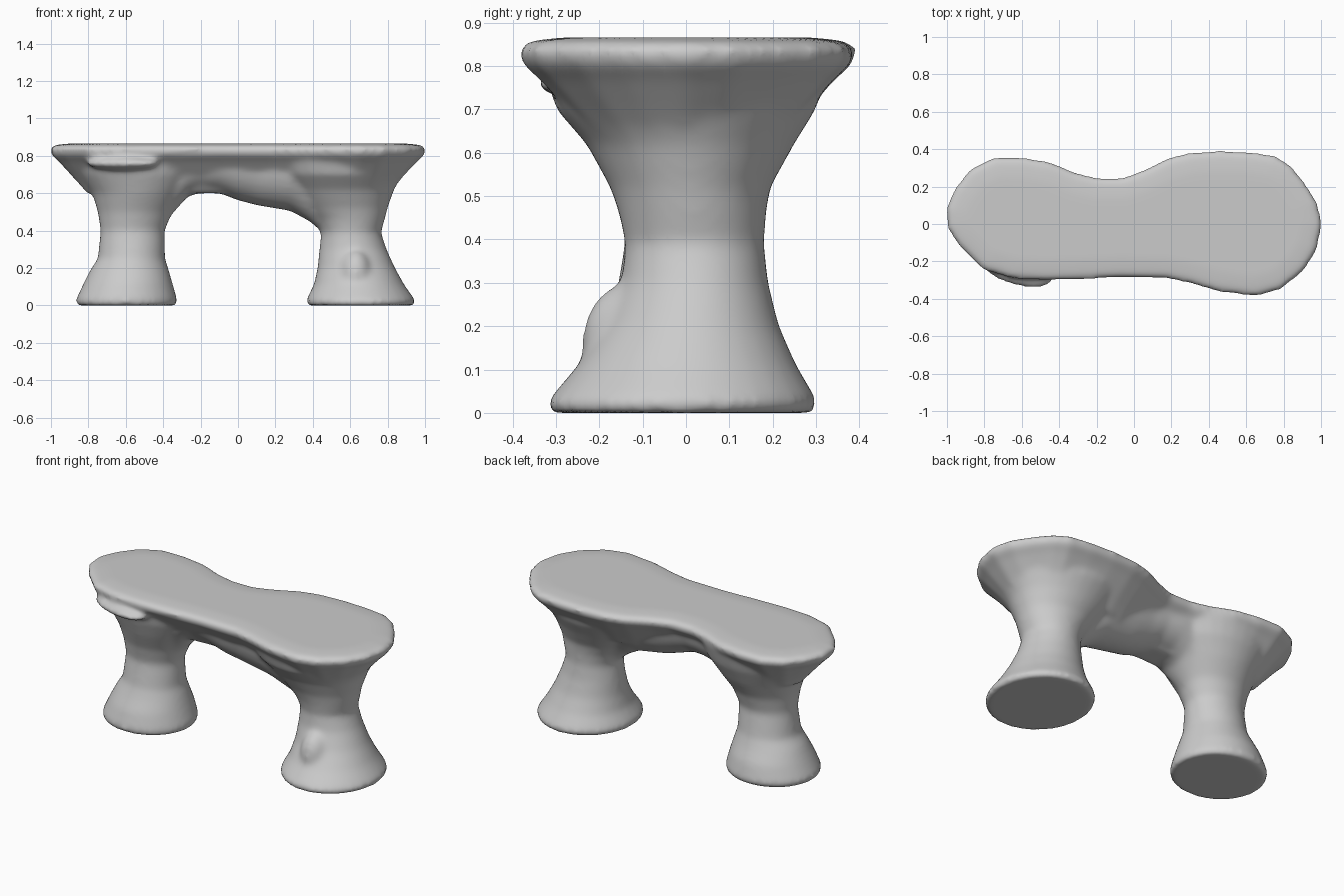
import bpy, bmesh, math
from mathutils import Vector, Matrix

if "Cube" in bpy.data.objects:
    bpy.data.objects.remove(bpy.data.objects["Cube"])

bm = bmesh.new()


def loft(rings):
    """Skin a list of equal-length closed rings and cap both ends."""
    vs = [[bm.verts.new(p) for p in r] for r in rings]
    n = len(vs[0])
    faces = [bm.faces.new(vs[0][::-1]), bm.faces.new(vs[-1])]
    for a, b in zip(vs, vs[1:]):
        for i in range(n):
            j = (i + 1) % n
            faces.append(bm.faces.new((a[i], a[j], b[j], b[i])))
    bmesh.ops.recalc_face_normals(bm, faces=faces)


def leg(levels, n=32):
    """Elliptical rings from (z, x0, x1, y0, y1)."""
    rings = []
    for z, x0, x1, y0, y1 in levels:
        rings.append([((x0 + x1) / 2 + (x1 - x0) / 2 * math.cos(t),
                       (y0 + y1) / 2 + (y1 - y0) / 2 * math.sin(t), z)
                      for t in (2 * math.pi * i / n for i in range(n))])
    loft(rings)


def lump(loc, size, turn=0):
    m = (Matrix.Translation(loc) @ Matrix.Rotation(turn, 4, 'Z')
         @ Matrix.Diagonal((*size, 1)))
    bmesh.ops.create_uvsphere(bm, u_segments=24, v_segments=14, radius=1, matrix=m)


# Seat slab: wavy outline, offset inward towards the top and the underside
outline = [Vector(p) for p in (
    (1, 0), (.97, .12), (.89, .24), (.83, .31), (.75, .36), (.6, .38), (.45, .385),
    (.3, .375), (.18, .345), (.05, .28), (-.06, .24), (-.2, .24), (-.32, .27),
    (-.45, .325), (-.6, .35), (-.75, .35), (-.87, .29), (-.95, .19), (-1, .08),
    (-.99, -.02), (-.94, -.1), (-.8, -.24), (-.65, -.285), (-.48, -.295),
    (-.3, -.29), (-.07, -.28), (.18, -.285), (.3, -.31), (.45, -.355),
    (.65, -.38), (.78, -.345), (.9, -.25), (.97, -.14))]
n = len(outline)
normals = []
for i in range(n):
    t = outline[(i + 2) % n] - outline[i - 2]
    normals.append(Vector((t.y, -t.x)).normalized())
slab = [(.60, .19), (.65, .15), (.70, .105), (.77, .04), (.805, .0), (.84, -.008),
        (.858, .02), (.866, .1)]
loft([[(*(p - q * d), z) for p, q in zip(outline, normals)] for z, d in slab])

# Left leg
leg([(0, -.86, -.33, -.25, .25), (.025, -.87, -.323, -.255, .26),
     (.12, -.825, -.35, -.225, .235), (.19, -.79, -.37, -.19, .2),
     (.25, -.75, -.39, -.165, .175), (.4, -.735, -.392, -.14, .15),
     (.5, -.75, -.35, -.165, .18), (.6, -.78, -.28, -.21, .24),
     (.7, -.85, -.2, -.25, .29), (.8, -.9, -.15, -.27, .32)])

# Right leg
leg([(0, .37, .94, -.315, .295), (.025, .362, .95, -.322, .305),
     (.11, .405, .89, -.25, .255), (.2, .425, .84, -.19, .215),
     (.3, .435, .795, -.15, .19), (.39, .445, .765, -.14, .18),
     (.46, .41, .785, -.155, .185), (.52, .35, .80, -.175, .195),
     (.62, .25, .835, -.23, .25), (.7, .18, .88, -.3, .3), (.8, .1, .92, -.33, .33)])

# Arched keel between the legs: (x, underside z, half width, centre y)
keel = [(-.55, .38, .13, 0), (-.41, .41, .14, 0), (-.35, .49, .17, 0),
        (-.27, .58, .2, 0), (-.2, .605, .2, 0), (-.1, .60, .2, -.01),
        (0, .562, .2, -.01), (.1, .535, .2, 0), (.28, .505, .22, 0),
        (.38, .45, .19, 0), (.44, .40, .15, .01), (.58, .38, .13, .01)]
rings = []
for x, z, w, cy in keel:
    arc = [math.pi * i / 16 for i in range(17)]
    rings.append([(x, cy + w * math.cos(a), .78 - (.78 - z) * math.sin(a)) for a in arc])
loft(rings)

# Lip under the front left edge, and swelling on the right foot
lump((-.62, -.25, .76), (.2, .08, .035), math.radians(-14))
lump((.63, -.13, .16), (.09, .11, .14))

mesh = bpy.data.meshes.new("bench")
bm.to_mesh(mesh)
bm.free()
bench = bpy.data.objects.new("bench", mesh)
bpy.context.collection.objects.link(bench)

# Melt the parts into one soft stone body
remesh = bench.modifiers.new("melt", 'REMESH')
remesh.mode = 'VOXEL'
remesh.voxel_size = .014
remesh.use_smooth_shade = True
smooth = bench.modifiers.new("soften", 'SMOOTH')
smooth.factor = .5
smooth.iterations = 14

stone = bpy.data.materials.new("pale grey stone")
stone.diffuse_color = (.6, .6, .6, 1)
stone.use_nodes = True
stone.node_tree.nodes["Principled BSDF"].inputs["Base Color"].default_value = stone.diffuse_color
mesh.materials.append(stone)
